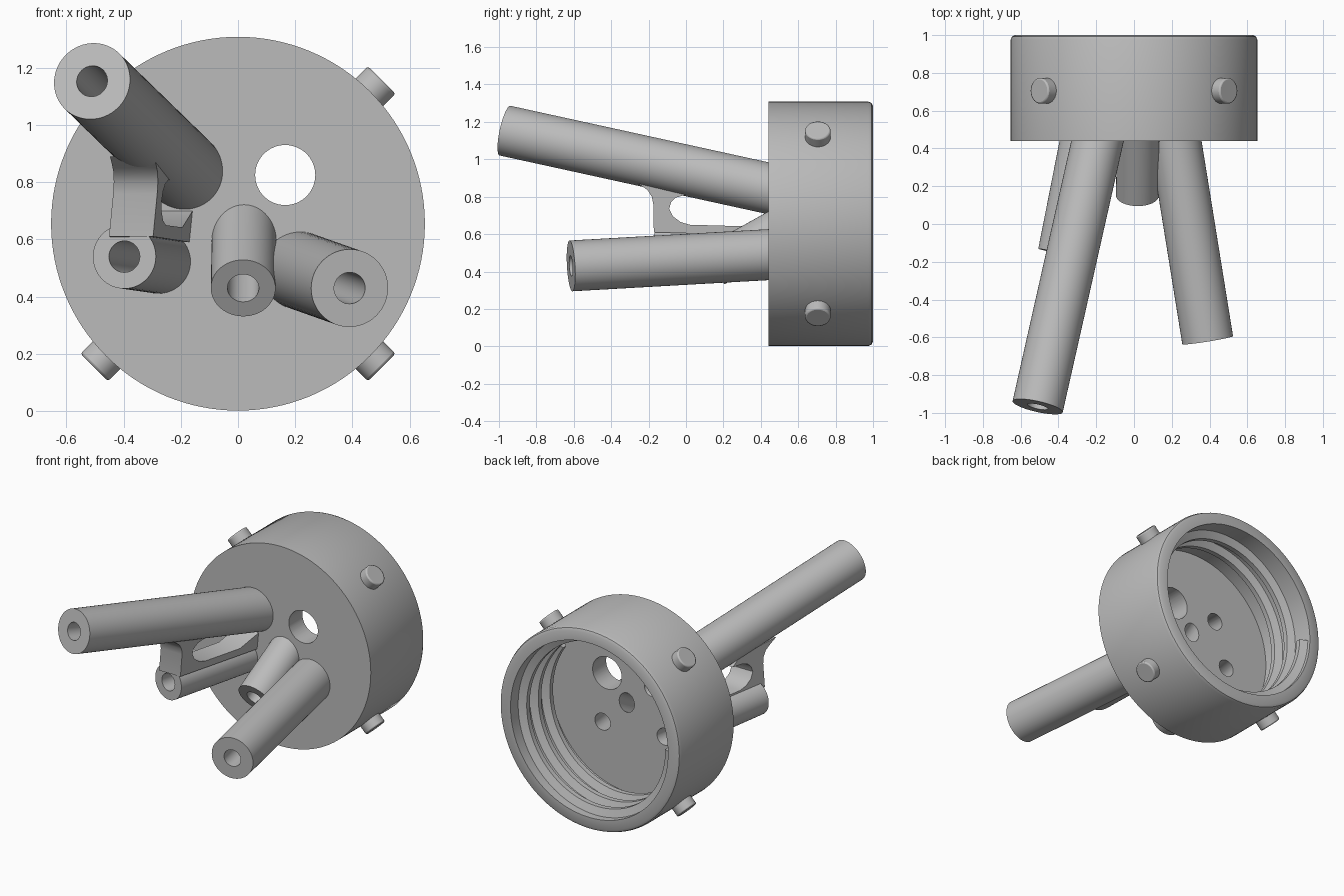
import bpy, bmesh, math
from mathutils import Vector

old = bpy.data.objects.get("Cube")
if old:
    bpy.data.objects.remove(old)

grey = bpy.data.materials.new("plain_grey")
grey.use_nodes = True
grey.diffuse_color = (0.5, 0.5, 0.5, 1)
grey.node_tree.nodes["Principled BSDF"].inputs["Base Color"].default_value = (0.5, 0.5, 0.5, 1)

CZ = 0.655          # height of the cap axis
FRONT, FLOOR = 0.44, 0.58


def finish(name, bm):
    bmesh.ops.recalc_face_normals(bm, faces=bm.faces)
    mesh = bpy.data.meshes.new(name)
    bm.to_mesh(mesh)
    bm.free()
    mesh.materials.append(grey)
    obj = bpy.data.objects.new(name, mesh)
    bpy.context.collection.objects.link(obj)
    return obj


def rod(name, a, b, radius, sides=64):
    """Solid cylinder from point a to point b."""
    a, b = Vector(a), Vector(b)
    bm = bmesh.new()
    bmesh.ops.create_cone(bm, cap_ends=True, segments=sides, radius1=radius,
                          radius2=radius, depth=(b - a).length)
    turn = (b - a).to_track_quat('Z', 'Y').to_matrix()
    bmesh.ops.rotate(bm, matrix=turn, verts=bm.verts)
    bmesh.ops.translate(bm, vec=(a + b) / 2, verts=bm.verts)
    return finish(name, bm)


def cut(obj, cutters):
    """Subtract the cutters and bake the result."""
    for c in cutters:
        mod = obj.modifiers.new("cut", 'BOOLEAN')
        mod.object, mod.operation, mod.solver = c, 'DIFFERENCE', 'EXACT'
    bpy.context.view_layer.update()
    graph = bpy.context.evaluated_depsgraph_get()
    mesh = bpy.data.meshes.new_from_object(obj.evaluated_get(graph))
    obj.modifiers.clear()
    obj.data = mesh


# Cap: turned profile (radius, y), open at the back
profile = [(0, FRONT), (0.653, FRONT), (0.653, 0.975), (0.646, 0.992), (0.63, 1.0),
           (0.57, 1.0), (0.57, FLOOR), (0, FLOOR)]
bm = bmesh.new()
ring = [bm.verts.new((r, y, CZ)) for r, y in profile]
edges = [bm.edges.new(pair) for pair in zip(ring, ring[1:])]
bmesh.ops.spin(bm, geom=ring + edges, cent=(0, 0, CZ), axis=(0, 1, 0),
               angle=math.tau, steps=128, use_merge=False)
bmesh.ops.remove_doubles(bm, verts=bm.verts, dist=0.0005)
cap = finish("cap", bm)

# Tubes: name, centre at the cap face, centre of the free end, radius
tubes = [
    ("long_tube", (-0.193, FRONT, 0.845), (-0.51, -0.967, 1.153), 0.136),
    ("braced_tube", (-0.28, FRONT, 0.523), (-0.397, -0.153, 0.54), 0.112),
    ("short_tube", (0.021, FRONT, 0.592), (0.018, 0.15, 0.43), 0.113),
    ("side_tube", (0.22, FRONT, 0.49), (0.39, -0.615, 0.43), 0.136),
]
bores, parts = [], [cap]
for name, base, tip, radius in tubes:
    base, tip = Vector(base), Vector(tip)
    axis = (base - tip).normalized()
    tube = rod(name, base + axis * 0.07, tip, radius)
    bore = rod(name + "_bore", base + axis * 0.35, tip - axis * 0.1, 0.055, 40)
    cut(tube, [bore])
    bores.append(bore)
    parts.append(tube)

# Through hole and bores in the cap floor
bores.append(rod("through_hole", (0.165, 0.3, 0.825), (0.165, 0.7, 0.825), 0.105))
cut(cap, bores)
for b in bores:
    bpy.data.objects.remove(b)

# Screw thread inside the cap
bm = bmesh.new()
section = [(0.585, -0.042), (0.522, -0.016), (0.522, 0.016), (0.585, 0.042)]
turns, pitch, steps = 2.6, 0.12, 96
rings = []
for i in range(int(turns * steps) + 1):
    ang = math.pi + math.tau * i / steps
    yc = 0.945 - pitch * i / steps
    rings.append([bm.verts.new((r * math.cos(ang), yc + dy, CZ + r * math.sin(ang)))
                  for r, dy in section])
for p, q in zip(rings, rings[1:]):
    for k in range(4):
        n = (k + 1) % 4
        bm.faces.new((p[k], p[n], q[n], q[k]))
bm.faces.new(rings[0])
bm.faces.new(rings[-1])
parts.append(finish("inner_thread", bm))

# Four radial pegs
for sx, side in ((1, "left"), (-1, "right")):
    for sz, level in ((1, "upper"), (-1, "lower")):
        d = Vector((sx, 0, sz)).normalized()
        centre = Vector((0, 0.705, CZ))
        peg = rod(f"{level}_{side}_peg", centre + d * 0.61, centre + d * 0.71, 0.068, 40)
        bevel = peg.modifiers.new("soft_rim", 'BEVEL')
        bevel.width, bevel.segments, bevel.limit_method = 0.008, 2, 'ANGLE'
        parts.append(peg)

# Web joining the long and braced tubes: outline (y, z), leaning with the tubes
outline = [(-0.29, 0.89), (-0.24, 0.86), (-0.205, 0.835), (-0.183, 0.80), (-0.175, 0.76),
           (-0.172, 0.61), (0.46, 0.59), (0.46, 0.71), (0.43, 0.695), (0.3, 0.642),
           (0.02, 0.65), (-0.03, 0.665), (-0.07, 0.695), (-0.09, 0.735), (-0.08, 0.77),
           (-0.055, 0.795), (-0.01, 0.808), (0.06, 0.81), (0.0, 0.86)]
bm = bmesh.new()
sides = []
for half in (-0.077, 0.077):
    sides.append([bm.verts.new((-0.36 + 0.1 * (z - 0.7) + 0.21 * (y + 0.15) + half, y, z))
                  for y, z in outline])
    bm.faces.new(sides[-1])
for k in range(len(outline)):
    n = (k + 1) % len(outline)
    bm.faces.new((sides[0][k], sides[0][n], sides[1][n], sides[1][k]))
parts.append(finish("tube_web", bm))

# Smooth shading with crisp edges
bpy.ops.object.select_all(action='DESELECT')
for obj in parts:
    obj.select_set(True)
bpy.context.view_layer.objects.active = cap
bpy.ops.object.shade_smooth_by_angle(angle=math.radians(30))
